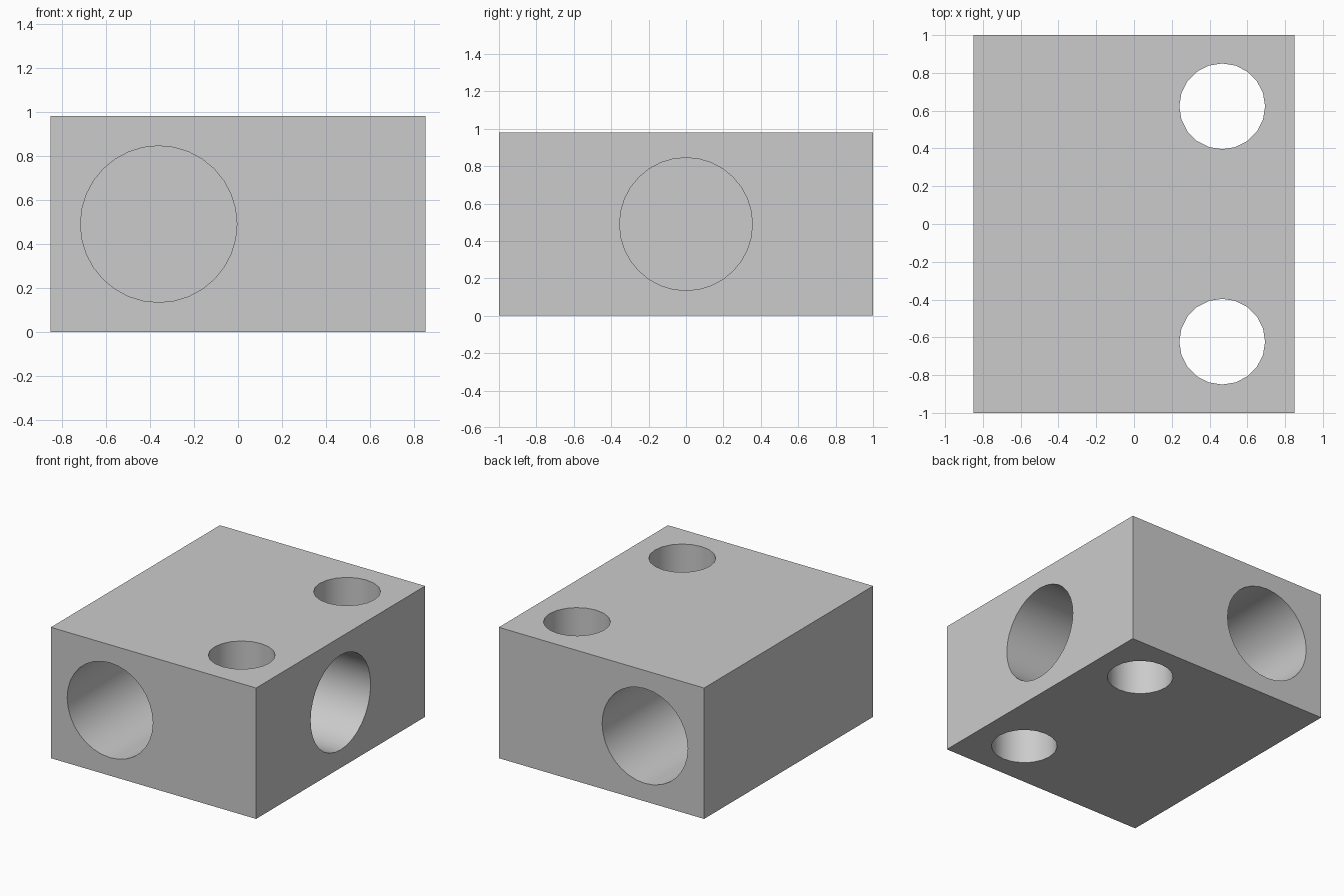
import bpy
import math

if "Cube" in bpy.data.objects:
    bpy.data.objects.remove(bpy.data.objects["Cube"], do_unlink=True)

WIDTH, LENGTH, HEIGHT = 1.70, 2.00, 0.98
MID = HEIGHT / 2
BIG_RADIUS, SMALL_RADIUS = 0.355, 0.227
RAIL_X = -0.36          # centre line of the end sockets
END_DEPTH, SIDE_DEPTH = 0.93, 0.71
OVER = 0.1              # how far cutters stick out

# Plain grey material
grey = bpy.data.materials.new("light_grey")
grey.use_nodes = True
colour = (0.6, 0.6, 0.6, 1.0)
grey.diffuse_color = colour
grey.node_tree.nodes["Principled BSDF"].inputs["Base Color"].default_value = colour

# Solid block
bpy.ops.mesh.primitive_cube_add(size=1, location=(0, 0, MID))
block = bpy.context.object
block.name = "connector_block"
block.scale = (WIDTH, LENGTH, HEIGHT)
bpy.ops.object.transform_apply(location=False, rotation=False, scale=True)
block.data.materials.append(grey)


def drill(name, radius, sides, length, centre, rotation=(0, 0, 0)):
    """Cut a round hole into the block and discard the cutter."""
    bpy.ops.mesh.primitive_cylinder_add(
        vertices=sides, radius=radius, depth=length,
        location=centre, rotation=rotation)
    cutter = bpy.context.object
    cutter.name = name + "_cutter"
    cutter.hide_render = True
    cutter.data.materials.append(grey)
    cut = block.modifiers.new(name, "BOOLEAN")
    cut.operation = "DIFFERENCE"
    cut.solver = "EXACT"
    cut.object = cutter
    bpy.context.view_layer.objects.active = block
    bpy.ops.object.modifier_apply(modifier=cut.name)
    bpy.data.objects.remove(cutter, do_unlink=True)


QUARTER = math.pi / 2
for side, label in ((-1, "front"), (1, "back")):
    # Deep blind socket in each end
    y = side * (LENGTH / 2 + OVER / 2 - END_DEPTH / 2)
    drill(label + "_socket", BIG_RADIUS, 32, END_DEPTH + OVER,
          (RAIL_X, y, MID), (QUARTER, 0, 0))
    # Vertical through hole
    drill(label + "_bolt_hole", SMALL_RADIUS, 20, HEIGHT + 2 * OVER,
          (0.467, side * 0.623, MID))

# Blind socket in the long side
drill("side_socket", BIG_RADIUS, 32, SIDE_DEPTH + OVER,
      (WIDTH / 2 + OVER / 2 - SIDE_DEPTH / 2, 0, MID), (0, QUARTER, 0))

# Smooth hole walls with crisp rims
bpy.ops.object.select_all(action="DESELECT")
block.select_set(True)
bpy.context.view_layer.objects.active = block
bpy.ops.object.shade_smooth_by_angle(angle=math.radians(30))
